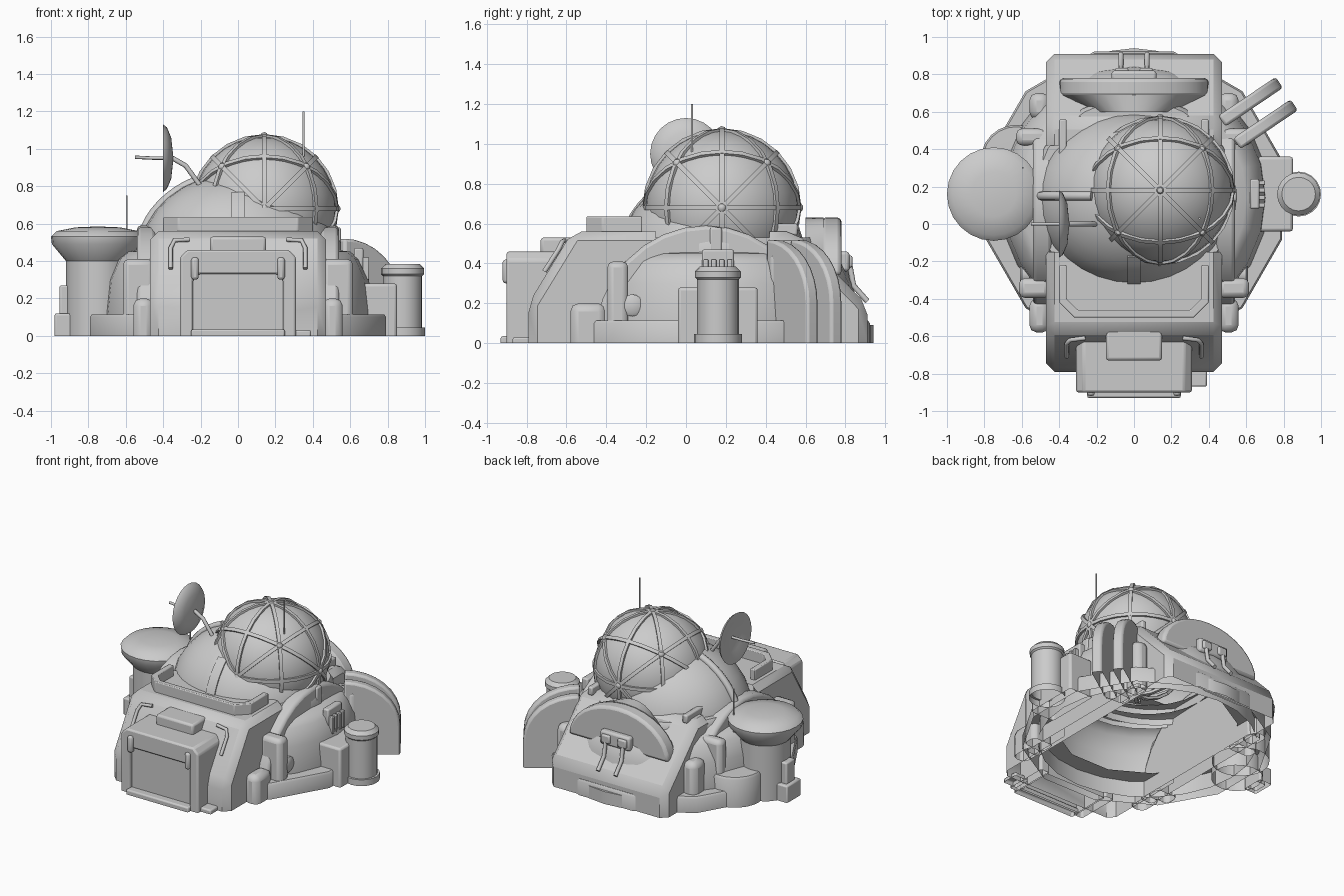
import bpy, bmesh, math
from mathutils import Vector, Matrix

cube = bpy.data.objects.get("Cube")
if cube:
    bpy.data.objects.remove(cube, do_unlink=True)

grey = bpy.data.materials.new("plain_grey")
grey.use_nodes = True
tone = (0.6, 0.6, 0.6, 1)
grey.diffuse_color = tone
grey.node_tree.nodes["Principled BSDF"].inputs["Base Color"].default_value = tone


def finish(name, bm, bev=0, segs=2, loc=(0, 0, 0), turn=0):
    """Open the underside on the ground, then make a bevelled, shaded object."""
    bmesh.ops.recalc_face_normals(bm, faces=bm.faces)
    ground = [f for f in bm.faces if f.normal.z < -.9
              and all(abs(v.co.z + loc[2]) < .001 for v in f.verts)]
    bmesh.ops.delete(bm, geom=ground, context='FACES')
    mesh = bpy.data.meshes.new(name)
    bm.to_mesh(mesh)
    bm.free()
    ob = bpy.data.objects.new(name, mesh)
    bpy.context.collection.objects.link(ob)
    mesh.materials.append(grey)
    ob.location = loc
    ob.rotation_euler.z = math.radians(turn)
    if bev:
        m = ob.modifiers.new("soft_edges", 'BEVEL')
        m.width, m.segments = bev, segs
    bpy.ops.object.select_all(action='DESELECT')
    ob.select_set(True)
    bpy.context.view_layer.objects.active = ob
    bpy.ops.object.shade_smooth_by_angle(angle=math.radians(35))


def prism(name, pts, axis, a, b, bev=0, scale=1, closed=True, **kw):
    """Extrude a 2D profile along an axis from a to b; closed=False omits the last side."""
    put = {'x': lambda p, q, t: (t, p, q), 'y': lambda p, q, t: (p, t, q),
           'z': lambda p, q, t: (p, q, t)}[axis]
    bm = bmesh.new()
    low = [bm.verts.new(put(p, q, a)) for p, q in pts]
    top = [bm.verts.new(put(p * scale, q, b)) for p, q in pts]
    bm.faces.new(low)
    bm.faces.new(top)
    for i in range(len(pts) if closed else len(pts) - 1):
        j = (i + 1) % len(pts)
        bm.faces.new((low[i], low[j], top[j], top[i]))
    finish(name, bm, bev, **kw)


def box(name, x0, x1, y0, y1, z0, z1, bev=0.01):
    prism(name, [(x0, y0), (x1, y0), (x1, y1), (x0, y1)], 'z', z0, z1, bev)


def lathe(name, prof, loc, n=24, axis=(0, 0, 1), turn=0):
    """Spin a radius/height profile; a zero radius closes the end."""
    bm = bmesh.new()
    rings = []
    for r, z in prof:
        rings.append([bm.verts.new((r * math.cos(math.tau * i / n),
                                    r * math.sin(math.tau * i / n), z)) for i in range(n)])
    for a, b in zip(rings, rings[1:]):
        for i in range(n):
            bm.faces.new((a[i], a[(i + 1) % n], b[(i + 1) % n], b[i]))
    bmesh.ops.remove_doubles(bm, verts=bm.verts, dist=1e-5)
    bm.transform(Vector((0, 0, 1)).rotation_difference(Vector(axis)).to_matrix().to_4x4())
    finish(name, bm, loc=loc, turn=turn)


def tube(name, pts, r):
    cu = bpy.data.curves.new(name, 'CURVE')
    cu.dimensions, cu.bevel_depth, cu.bevel_resolution = '3D', r, 2
    cu.use_fill_caps = True
    sp = cu.splines.new('POLY')
    sp.points.add(len(pts) - 1)
    for p, co in zip(sp.points, pts):
        p.co = (*co, 1)
    cu.materials.append(grey)
    bpy.context.collection.objects.link(bpy.data.objects.new(name, cu))


def ball(name, loc, size, n=24, cut=-2):
    """Ellipsoid, left open below the cut height."""
    bm = bmesh.new()
    bmesh.ops.create_uvsphere(bm, u_segments=n, v_segments=n // 2, radius=1)
    below = [v for v in bm.verts if v.co.z < cut]
    bmesh.ops.delete(bm, geom=below, context='VERTS')
    bm.transform(Matrix.Diagonal((*size, 1)))
    finish(name, bm, loc=loc)


def arc(cx, cz, rx, rz, a0, a1, n):
    return [(cx + rx * math.cos(math.radians(a0 + (a1 - a0) * i / n)),
             cz + rz * math.sin(math.radians(a0 + (a1 - a0) * i / n))) for i in range(n + 1)]


# Front and rear hull blocks, open towards the middle, and the round terraces
prism("front_hull", [(-.15, 0), (-.79, 0), (-.79, .2), (-.57, .56), (-.15, .56)],
      'x', -.47, .47, .045, closed=False, segs=1)
prism("rear_hull", [(.42, 0), (.91, 0), (.91, .19), (.55, .56), (.42, .56)],
      'x', -.47, .47, .045, closed=False, segs=1)
lathe("round_base", [(.82, 0), (.82, .1), (.81, .115), (.6, .115)], (0, .13, 0), 12, turn=15)
lathe("terrace", [(.72, 0), (.72, .12), (.7, .3), (.65, .41), (.6, .45), (.44, .47)],
      (0, .14, 0), 24)
for s in (-1, 1):
    prism("side_arch", arc(.1, 0, .56, .59, 0, 180, 16), 'x', s * .44, s * .54, .02)

# Large dome with raised bands
ball("large_dome", (0, .13, .42), (.53, .47, .45), 32, cut=-.1)
lathe("dome_collar", [(.55, .42), (.55, .5), (.53, .53), (.43, .53)], (0, .14, 0), 24)
band = arc(.13, .42, .475, .455, 180, 130, 8) + arc(.13, .42, .44, .42, 130, 180, 8)
prism("front_band", band, 'x', -.035, .035)
tube("dome_band", [(x, .15, z) for x, z in arc(0, .42, .53, .45, 115, 180, 10)], .025)

# Lattice dome: shell, struts on its mirror planes, joints
centre = Vector((.14, .18, .68))
ball("lattice_dome", centre, (.385, .385, .385), 32, cut=-.6)
planes = [(1, 0, 0), (0, 1, 0), (0, 0, 1), (1, 1, 0), (1, -1, 0),
          (1, 0, 1), (1, 0, -1), (0, 1, 1), (0, 1, -1)]
for normal in planes:
    lathe("lattice_strut", [(.38, -.012), (.399, -.012), (.399, .012), (.38, .012)],
          centre, 24, normal)
joints = [(1, 0, 0), (-1, 0, 0), (0, 1, 0), (0, -1, 0), (0, 0, 1)]
joints += [(x, y, 1) for x in (-1, 1) for y in (-1, 1)]
for d in joints:
    ball("lattice_joint", centre + Vector(d).normalized() * .385, (.024, .024, .024), 10)
tube("dome_antenna", [(.35, .03, .88), (.35, .03, 1.2)], .006)

# Roof parapet
outer = [(-.4, -.22), (-.4, -.42), (-.32, -.5), (.32, -.5), (.4, -.42), (.4, -.22)]
inner = [(.36, -.22), (.36, -.4), (.3, -.46), (-.3, -.46), (-.36, -.4), (-.36, -.22)]
prism("roof_parapet", outer + inner, 'z', .54, .635, .006)

# Gate with frame, recessed door and sill
frame = [(-.31, 0), (-.31, .42), (-.27, .46), (.27, .46), (.31, .42), (.31, 0), (.24, 0)]
frame += arc(.2, .29, .04, .04, 0, 90, 4) + arc(-.2, .29, .04, .04, 90, 180, 4) + [(-.24, 0)]
prism("gate_frame", frame, 'y', -.9, -.58, .012)
box("gate_door", -.25, .25, -.875, -.6, 0, .34)
box("gate_sill", -.25, .25, -.93, -.86, 0, .035)
box("gate_hood", -.15, .15, -.73, -.55, .44, .53, .015)
box("gate_step", .28, .39, -.87, -.75, 0, .03)
for s in (-1, 1):
    box("gate_lamp", s * .25, s * .21, -.92, -.88, .3, .42, .015)
    tube("front_pipe", [(s * .36, -.71, .36), (s * .36, -.64, .47), (s * .34, -.62, .51),
                        (s * .26, -.61, .515)], .012)

# Rear hood, plate, pipes and step
hood = arc(0, .34, .4, .29, 0, 180, 16)
prism("rear_hood", hood, 'y', .68, .78, .02)
prism("rear_hood_neck", hood, 'y', .69, .6, scale=.6)
box("rear_plate", -.12, .12, .76, .82, .36, .46, .015)
for s in (-1, 1):
    box("rear_clamp", s * .03, s * .1, .8, .835, .38, .44)
    tube("rear_pipe", [(s * .07, .82, .4), (s * .07, .84, .29), (s * .07, .91, .21)], .014)
prism("rear_step", [(-.16, .9), (-.13, .925), (0, .94), (.13, .925), (.16, .9)], 'z', 0, .09)

# Side pods and buttresses
for s in (-1, 1):
    box("front_pod", s * .45, s * .56, -.58, -.4, 0, .2, .04)
    box("front_buttress", s * .45, s * .615, -.395, -.29, 0, .41, .03)
    box("rear_pod", s * .45, s * .56, .56, .7, 0, .34, .04)
    box("rear_buttress", s * .45, s * .63, .42, .51, 0, .45, .03)
    lathe("side_port", [(.055, 0), (.055, .04), (.04, .05), (0, .05)],
          (s * .56, -.27, .19), 16, (s, 0, 0))
    box("roof_rail", s * .36, s * .4, .2, .56, .54, .6)

# Curved fins at the rear left
fin = [(0, 0)] + arc(0, .2, .37, .32, 90, 0, 8) + [(.37, 0)]
for x, y in ((.47, .55), (.55, .43)):
    prism("rear_fin", fin, 'y', -.035, .035, .015, loc=(x, y, 0), turn=34)

# Tank and fittings on the left side
lathe("tank", [(.12, 0), (.12, .045), (.105, .045), (.105, .32), (.115, .33), (.115, .36),
               (.09, .385), (0, .385)], (.88, .16, 0), 20)
for y in (.1, .14, .18, .22):
    box("terrace_valve", .66, .7, y - .012, y + .012, .3, .42, .004)
box("tank_mount", .66, .85, -.04, .36, 0, .28, .015)
box("terrace_box", .62, .67, .08, .24, .35, .47)
box("terrace_post", .47, .55, .12, .18, .4, .58)

# Round tower on the right side
lathe("tower", [(.17, 0), (.17, .4), (.245, .49), (.25, .53), (.22, .56), (.12, .58), (0, .585)],
      (-.75, .16, 0), 24)
box("tower_foot", -.98, -.88, .08, .24, 0, .12)
box("tower_rib", -.955, -.88, .11, .21, 0, .27)
lathe("low_drum", [(.19, 0), (.19, .2), (.18, .215), (0, .22)], (-.63, .34, 0), 24)
tube("tower_antenna", [(-.595, .3, .2), (-.595, .3, .75)], .005)
box("tower_link", -.62, -.48, .08, .24, .1, .42, .02)

# Dish, feed and arm
lathe("dish", [(0, 0), (.11, .012), (.165, .035), (.18, .055), (.17, .055), (.1, .035), (0, .025)],
      (-.345, 0, .95), 24, (-1, 0, 0))
tube("dish_feed", [(-.37, 0, .95), (-.45, 0, .95), (-.55, 0, .955)], .009)
tube("dish_arm", [(-.35, 0, .95), (-.28, 0, .91), (-.2, 0, .8), (-.18, 0, .74)], .013)
